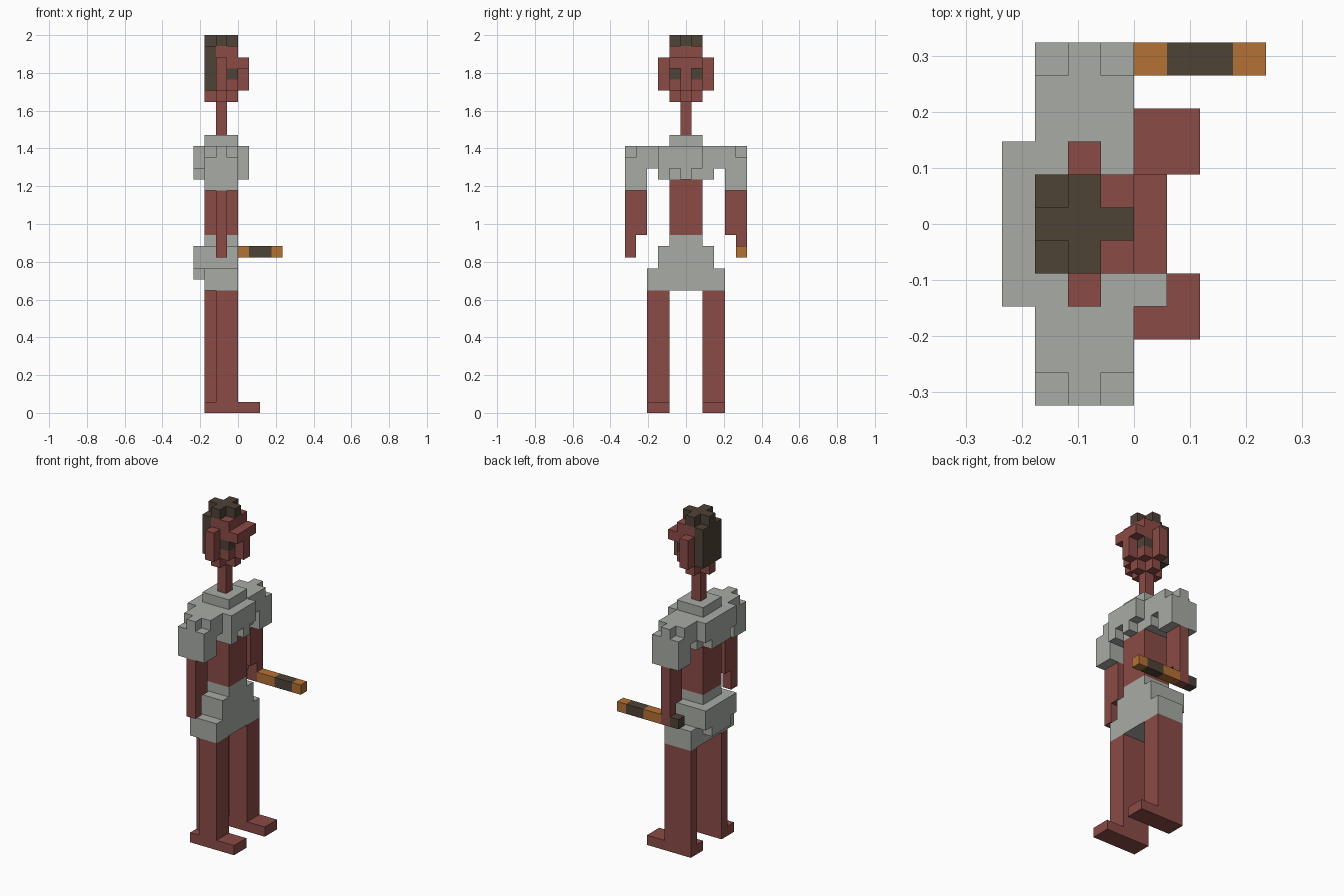
import bpy
import bmesh
import math
from mathutils import Vector

cube = bpy.data.objects.get("Cube")
if cube:
    bpy.data.objects.remove(cube, do_unlink=True)

V = 2 / 34  # size of one block


def material(name, rgb):
    m = bpy.data.materials.new(name)
    m.use_nodes = True
    m.diffuse_color = (*rgb, 1)
    bsdf = m.node_tree.nodes["Principled BSDF"]
    bsdf.inputs["Base Color"].default_value = (*rgb, 1)
    bsdf.inputs["Roughness"].default_value = 0.9
    return m


SKIN = material("red brown skin", (0.254, 0.070, 0.061))
CLOTH = material("pale grey cloth", (0.392, 0.407, 0.376))
DARK = material("dark brown", (0.076, 0.054, 0.037))
WOOD = material("orange wood", (0.456, 0.165, 0.036))

parts = {}   # part name -> material
cells = {}   # block (x, y, z) -> part name


def block(name, mat, *boxes):
    """Fill inclusive block ranges (x0, x1, y0, y1, z0, z1); later parts win."""
    parts[name] = mat
    for x0, x1, y0, y1, z0, z1 in boxes:
        for x in range(x0, x1 + 1):
            for y in range(y0, y1 + 1):
                for z in range(z0, z1 + 1):
                    cells[x, y, z] = name


# Legs with long feet
for side, y in (("right", 2), ("left", 7)):
    block(side + "_leg", SKIN, (2, 3, y, y + 1, 1, 10), (1, 1, y + 1, y + 1, 1, 10))
    block(side + "_foot", SKIN, (1, 5, y, y + 1, 0, 0))

# Stepped loincloth with a bunched knot at the back
block("loincloth", CLOTH, (1, 3, 2, 8, 11, 12), (1, 3, 3, 7, 13, 14), (1, 3, 4, 6, 15, 15))
block("loincloth_knot", CLOTH, (0, 0, 3, 7, 13, 14), (0, 0, 4, 6, 12, 12))

# Torso and arms
block("torso", SKIN, (1, 3, 4, 6, 16, 20))
for side, y_out, y_in in (("right", 0, 0), ("left", 10, 9)):
    block(side + "_arm", SKIN, (2, 2, y_in, y_in + 1, 16, 19))
    block(side + "_hand", SKIN, (2, 2, y_out, y_out, 14, 15))

# Shoulder cape with a ragged front and back
block("cape", CLOTH, (1, 3, 1, 9, 22, 23), (1, 3, 3, 7, 21, 21))
for side, y_out, y_in in (("right", 0, 0), ("left", 10, 9)):
    block(side + "_cape_sleeve", CLOTH, (1, 3, y_in, y_in + 1, 20, 21),
          (1, 3, y_out, y_out, 22, 22), (2, 2, y_out, y_out, 23, 23))
block("cape_back", CLOTH, (0, 0, 3, 7, 22, 23), (0, 0, 4, 6, 21, 21))
block("cape_front", CLOTH, (4, 4, 3, 6, 22, 23), (4, 4, 3, 3, 21, 21), (4, 4, 5, 5, 21, 21))
block("cape_collar", CLOTH, (1, 3, 4, 6, 24, 24))

# Head
block("neck", SKIN, (2, 2, 5, 5, 25, 27))
block("jaw", SKIN, (1, 3, 5, 5, 28, 28), (2, 2, 4, 6, 28, 28))
block("head", SKIN, (2, 3, 4, 6, 29, 32))
block("ears", SKIN, (2, 2, 3, 3, 29, 31), (2, 2, 7, 7, 29, 31))
block("nose_and_brow", SKIN, (4, 4, 5, 5, 29, 30), (4, 4, 4, 6, 31, 31))
block("eyes", DARK, (3, 3, 4, 4, 30, 30), (3, 3, 6, 6, 30, 30))
block("hair", DARK, (1, 1, 4, 6, 29, 32), (1, 3, 5, 5, 33, 33), (2, 2, 4, 6, 33, 33))

# Club held through the left hand
block("club_wood", WOOD, (3, 4, 10, 10, 14, 14), (7, 7, 10, 10, 14, 14))
block("club_grip", DARK, (1, 1, 10, 10, 14, 14), (5, 6, 10, 10, 14, 14))


def build(name, mat):
    """Skin the exposed sides of a part's blocks and join coplanar faces."""
    bm = bmesh.new()
    for cell in [c for c, n in cells.items() if n == name]:
        centre = Vector(((cell[0] - 3.5) * V, (cell[1] - 5) * V, (cell[2] + 0.5) * V))
        for axis in range(3):
            for sign in (-1, 1):
                near = list(cell)
                near[axis] += sign
                if tuple(near) in cells:
                    continue
                n, u, w = Vector(), Vector(), Vector()
                n[axis] = sign * V / 2
                u[(axis + 1) % 3] = V / 2
                w[(axis + 2) % 3] = sign * V / 2
                bm.faces.new([bm.verts.new(centre + n + a * u + b * w)
                              for a, b in ((-1, -1), (1, -1), (1, 1), (-1, 1))])
    bmesh.ops.remove_doubles(bm, verts=bm.verts, dist=V * 0.01)
    bmesh.ops.dissolve_limit(bm, angle_limit=math.radians(1), verts=bm.verts, edges=bm.edges)
    mesh = bpy.data.meshes.new(name)
    bm.to_mesh(mesh)
    bm.free()
    mesh.materials.append(mat)
    bpy.context.collection.objects.link(bpy.data.objects.new(name, mesh))


for part, mat in parts.items():
    build(part, mat)
